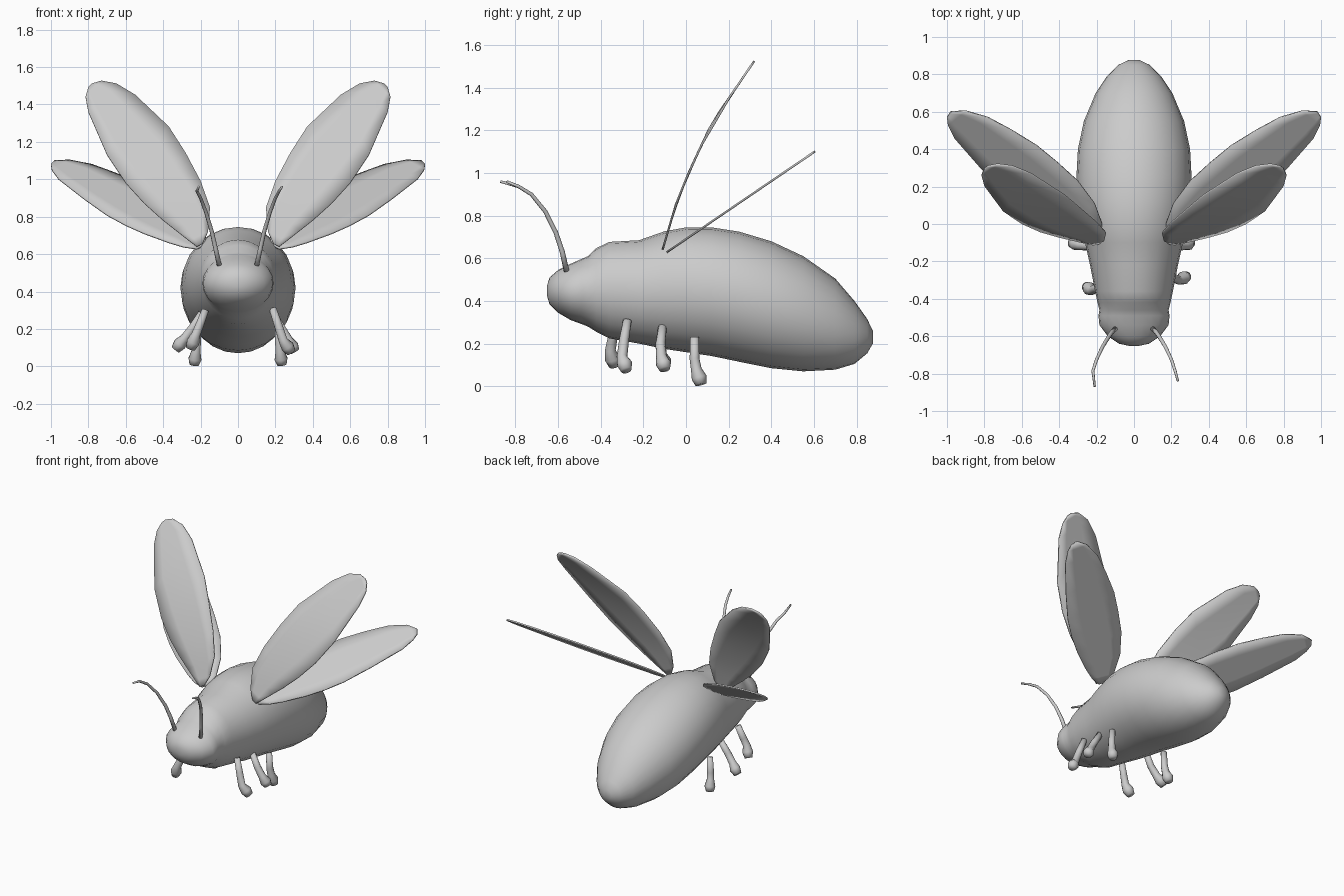
import bpy
from math import cos, sin, pi
from mathutils import Vector

if "Cube" in bpy.data.objects:
    bpy.data.objects.remove(bpy.data.objects["Cube"])


def make(name, verts, faces):
    mesh = bpy.data.meshes.new(name)
    mesh.from_pydata(verts, [], faces)
    mesh.update()
    ob = bpy.data.objects.new(name, mesh)
    bpy.context.collection.objects.link(ob)
    for p in mesh.polygons:
        p.use_smooth = True
    return ob


def loft(name, rings):
    """Skin a list of equal-sized rings and close both ends."""
    n = len(rings[0])
    verts = [v for r in rings for v in r]
    faces = [(i * n + j, i * n + (j + 1) % n, (i + 1) * n + (j + 1) % n, (i + 1) * n + j)
             for i in range(len(rings) - 1) for j in range(n)]
    faces += [tuple(reversed(range(n))), tuple(range(len(verts) - n, len(verts)))]
    return make(name, verts, faces)


def tube(name, pts, radii, n=8):
    pts = [Vector(p) for p in pts]
    rings = []
    for i, p in enumerate(pts):
        t = (pts[min(i + 1, len(pts) - 1)] - pts[max(i - 1, 0)]).normalized()
        u = t.cross(Vector((1, 0, 0))).normalized()
        w = t.cross(u)
        rings.append([p + radii[i] * (cos(2 * pi * k / n) * u + sin(2 * pi * k / n) * w)
                      for k in range(n)])
    return loft(name, rings)


def interp(table, t):
    for (a, fa), (b, fb) in zip(table, table[1:]):
        if t <= b:
            break
    return fa + (fb - fa) * (t - a) / (b - a)


def wing(name, upper, lower, lift, side):
    """Strip grid between two outline edges; lift maps outline to 3D."""
    cols, verts = 5, []
    for a, b in zip(upper, lower):
        for c in range(cols):
            k = c / (cols - 1)
            x, y, z = lift(a[0] + (b[0] - a[0]) * k, a[1] + (b[1] - a[1]) * k)
            verts.append((side * x, y, z))
    faces = [(i * cols + c, i * cols + c + 1, (i + 1) * cols + c + 1, (i + 1) * cols + c)
             for i in range(len(upper) - 1) for c in range(cols - 1)]
    ob = make(name, verts, faces)
    m = ob.modifiers.new("thickness", 'SOLIDIFY')
    m.thickness = 0.01
    m.offset = 0


# Body: y, half width, bottom z, top z
body = [(-.652, .025, .425, .47), (-.64, .08, .385, .51), (-.60, .14, .345, .545),
        (-.54, .185, .31, .575), (-.49, .19, .292, .597), (-.46, .185, .28, .61),
        (-.42, .195, .255, .648), (-.36, .208, .225, .677), (-.22, .235, .20, .685),
        (-.10, .262, .175, .727), (.0, .285, .16, .745), (.12, .30, .142, .745),
        (.25, .308, .115, .725), (.40, .30, .085, .68), (.55, .268, .07, .61),
        (.70, .205, .078, .505), (.79, .145, .105, .40), (.85, .085, .155, .315),
        (.876, .03, .20, .26)]
N = 24
loft("body", [[(w * cos(2 * pi * k / N), y, (lo + hi) / 2 + (hi - lo) / 2 * sin(2 * pi * k / N))
               for k in range(N)] for y, w, lo, hi in body])

# Wings: front pair outlined in x/z, rear pair outlined in x/y
fore_curve = [(.64, -.11), (.85, -.048), (1.0, .012), (1.1, .058), (1.2, .105),
              (1.3, .165), (1.4, .235), (1.54, .33)]
fore_up = [(.19, .655), (.16, .72), (.15, .85), (.20, .99), (.28, 1.14), (.37, 1.28),
           (.55, 1.45), (.65, 1.51), (.73, 1.525), (.78, 1.51)]
fore_low = [(.22, .64), (.26, .67), (.33, .725), (.40, .78), (.50, .87), (.60, .98),
            (.70, 1.13), (.80, 1.36), (.815, 1.44), (.80, 1.49)]
hind_up = [(.18, -.06), (.17, .0), (.21, .11), (.30, .23), (.41, .33), (.52, .42),
           (.65, .50), (.78, .57), (.90, .605), (.98, .60)]
hind_low = [(.22, -.09), (.29, -.075), (.37, -.04), (.50, .03), (.60, .095), (.70, .175),
            (.82, .30), (.96, .46), (.995, .53), (1.0, .57)]
for s, label in ((1, "right"), (-1, "left")):
    wing(label + "_front_wing", fore_up, fore_low,
         lambda x, z: (x, interp(fore_curve, z), z), s)
    wing(label + "_rear_wing", hind_up, hind_low,
         lambda x, y: (x, y, .69 + .68 * y), s)

    # Antennae
    tip = -.84 if s > 0 else -.87
    tube(label + "_antenna",
         [(s * .10, -.56, .54), (s * .12, -.58, .63), (s * .14, -.61, .72), (s * .17, -.66, .82),
          (s * .20, -.725, .90), (s * .22, -.785, .937), (s * (.235 if s > 0 else .21), tip, .96)],
         [.013, .012, .011, .010, .009, .008, .006])

# Legs: small asymmetry in the pose of each side
legs = {
    "right_front_leg": [(.185, -.275, .31), (.215, -.29, .22), (.24, -.30, .14), (.265, -.288, .105), (.285, -.28, .075)],
    "right_middle_leg": [(.19, -.11, .28), (.235, -.12, .20), (.27, -.115, .14), (.29, -.105, .105), (.305, -.10, .08)],
    "right_rear_leg": [(.215, .04, .23), (.22, .04, .13), (.225, .048, .08), (.23, .062, .04), (.235, .07, .008)],
    "left_front_leg": [(-.175, -.33, .30), (-.205, -.345, .22), (-.225, -.355, .17), (-.24, -.345, .13), (-.255, -.335, .095)],
    "left_middle_leg": [(-.19, -.11, .29), (-.24, -.12, .21), (-.285, -.115, .15), (-.31, -.105, .12), (-.335, -.10, .09)],
    "left_rear_leg": [(-.215, .04, .23), (-.22, .04, .13), (-.225, .048, .08), (-.23, .062, .04), (-.235, .07, .008)],
}
for name, pts in legs.items():
    tube(name, pts, [.02, .023, .025, .036, .026], 10)
